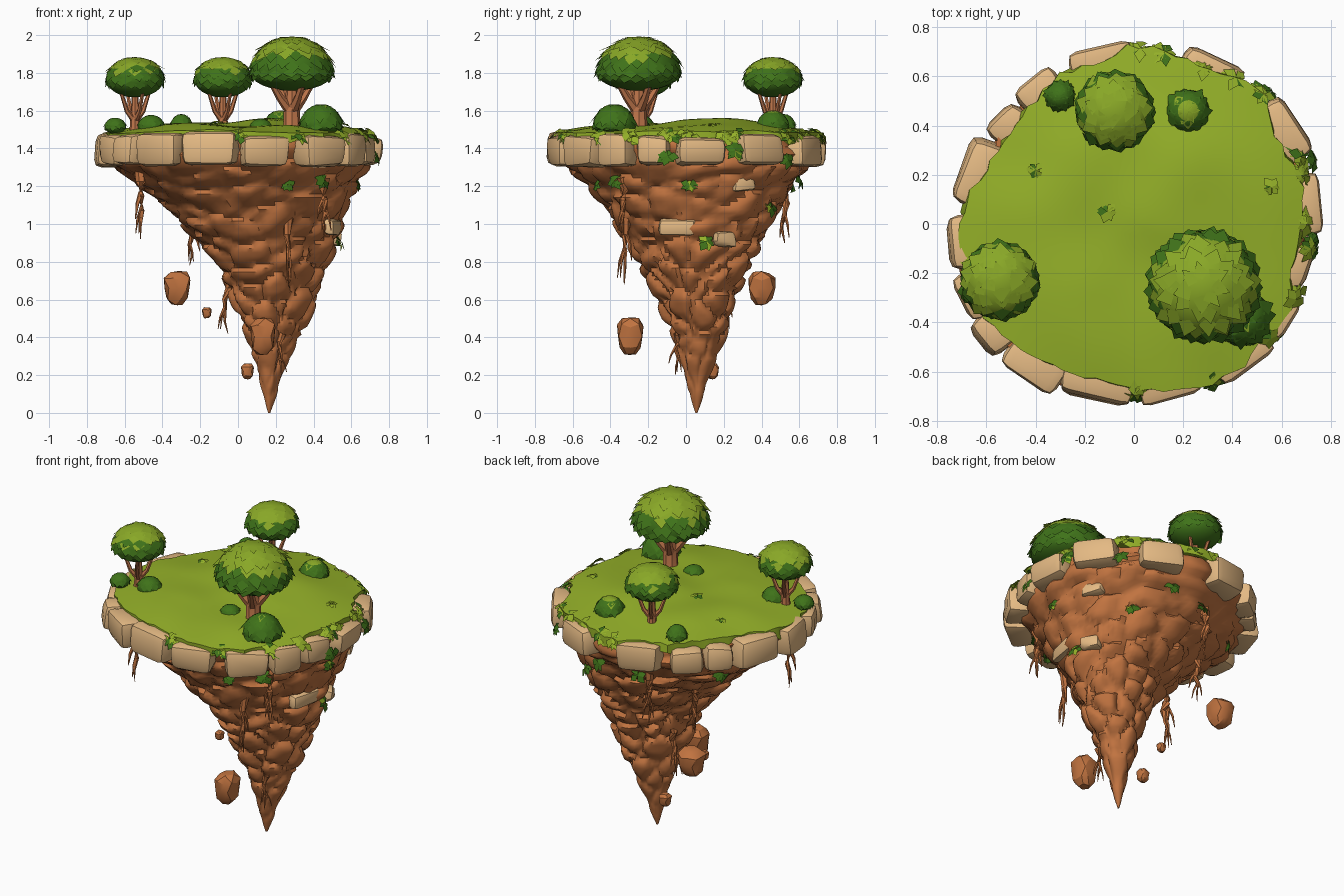
import bpy, bmesh, math, random
from math import sin, cos, pi, radians
from mathutils import Vector, Matrix, noise

if "Cube" in bpy.data.objects:
    bpy.data.objects.remove(bpy.data.objects["Cube"])

random.seed(4)
R = random.uniform

def mat(name, c):
    m = bpy.data.materials.new(name)
    m.diffuse_color = (*c, 1)
    m.use_nodes = True
    m.node_tree.nodes["Principled BSDF"].inputs["Base Color"].default_value = m.diffuse_color
    return m

BROWN = mat("brown rock", (0.54, 0.175, 0.052))
TAN = mat("tan stone", (0.78, 0.49, 0.23))
GRASS = mat("grass green", (0.30, 0.44, 0.022))
LIGHT = mat("light leaf", (0.25, 0.39, 0.02))
DARK = mat("dark leaf", (0.05, 0.17, 0.01))
BARK = mat("bark", (0.52, 0.18, 0.07))

def finish(name, bm, mats, angle=30):
    me = bpy.data.meshes.new(name)
    bm.normal_update()
    bm.to_mesh(me)
    bm.free()
    for m in mats:
        me.materials.append(m)
    if angle:
        me.polygons.foreach_set("use_smooth", [True] * len(me.polygons))
        me.set_sharp_from_angle(angle=radians(angle))
    ob = bpy.data.objects.new(name, me)
    bpy.context.collection.objects.link(ob)

def lerp_table(t, x):
    for a, b in zip(t, t[1:]):
        if x <= b[0]:
            f = (x - a[0]) / (b[0] - a[0])
            return [p + (q - p) * f for p, q in zip(a[1:], b[1:])]
    return t[-1][1:]

# rock outline: height, left x, right x, front y, back y
OUTLINE = [(0, .16, .17, .05, .06), (.1, .13, .205, .02, .095), (.2, .11, .235, -.01, .125),
           (.4, .05, .325, -.065, .2), (.6, -.025, .41, -.15, .245), (.8, -.10, .475, -.25, .34),
           (1.0, -.29, .55, -.37, .45), (1.1, -.38, .58, -.43, .5), (1.2, -.52, .62, -.52, .56),
           (1.3, -.65, .68, -.63, .65), (1.37, -.70, .69, -.68, .68), (1.45, -.68, .68, -.66, .66)]

def surf(z, a):
    l, r, f, b = lerp_table(OUTLINE, z)
    up = min(1, max(0, (z - .85) / .35))
    n = 1.8 + .2 * up
    s = (abs(cos(a)) ** n + abs(sin(a)) ** n) ** (-1 / n)
    s *= 1 + (.13 - .08 * up) * sin(2 * a)      # stretched along one diagonal
    return Vector(((l + r) / 2 + (r - l) / 2 * cos(a) * s, (f + b) / 2 + (b - f) / 2 * sin(a) * s, z))

# main rock: loft with chunky cell bumps
bm = bmesh.new()
NA, NZ = 88, 70
rings = []
for k in range(NZ + 1):
    z = 1.45 * k / NZ
    ring = []
    l, r = lerp_table(OUTLINE, z)[:2]
    size = min(1, (r - l) / .45)
    fr = 4.5 + 4.5 * (1 - z / 1.45)
    for i in range(NA):
        a = 2 * pi * i / NA
        p = surf(z, a)
        warp = noise.noise(p * 3) * .3
        d, pts = noise.voronoi(Vector((p.x * fr + warp, p.y * fr, p.z * 8 + warp)))
        g = min(d[1] - d[0], .5) / .5
        bump = (1 - (1 - g) ** 2) * .05 - .03 + .012 * noise.noise(pts[0] * 1.7)
        p += Vector((cos(a), sin(a), 0)) * bump * size
        ring.append(bm.verts.new(p))
    rings.append(ring)
for lo, hi in zip(rings, rings[1:]):
    for i in range(NA):
        j = (i + 1) % NA
        bm.faces.new((lo[i], lo[j], hi[j], hi[i]))
bm.faces.new(rings[-1])
bm.faces.new(rings[0][::-1])
finish("main_rock", bm, [BROWN], 45)

def block(bm, c, ang, size, bevel, jit):
    m = Matrix.Translation(c) @ Matrix.Rotation(ang, 4, 'Z') @ Matrix.Diagonal((*size, 1))
    vs = bmesh.ops.create_cube(bm, size=1, matrix=m)["verts"]
    for v in vs:
        v.co += Vector((R(-jit, jit), R(-jit, jit), R(-jit, jit)))
    es = list({e for v in vs for e in v.link_edges})
    bmesh.ops.bevel(bm, geom=es, offset=bevel, segments=2, profile=.55, affect='EDGES')

# rim stones: angle, width, outer radius
STONES = [(6, .26, .76), (32, .26, .785), (63, .27, .755), (101, .26, .735), (125, .18, .72), (142, .16, .705),
          (162, .28, .73), (186, .22, .76), (204, .19, .77), (218, .17, .785), (235, .25, .765), (257, .30, .735),
          (282, .25, .73), (309, .26, .76), (328, .17, .75), (345, .18, .735)]
bm = bmesh.new()
for deg, w, out in STONES:
    a = radians(deg)
    r = out - .085
    block(bm, (r * cos(a), r * sin(a), 1.39 + R(-.006, .006)), a, (.17, w, .162 + R(-.01, .01)), .042, .014)
finish("rim_stones", bm, [TAN], 35)

# pale slabs set into the rock side
bm = bmesh.new()
for deg, z, w, h in [(-14, .98, .2, .09), (25, .92, .13, .07), (30, 1.21, .13, .07)]:
    a = radians(deg)
    block(bm, surf(z, a) - Vector((cos(a), sin(a), 0)) * .008, a, (.06, w, h), .024, .014)
finish("rock_slabs", bm, [TAN], 35)

# grass top: edge radius by angle
EDGE = [(0, .69), (15, .70), (30, .67), (45, .745), (57, .72), (70, .69), (80, .72), (92, .72), (102, .66),
        (116, .68), (130, .64), (148, .63), (160, .63), (172, .69), (188, .71), (203, .72), (220, .71),
        (235, .67), (248, .65), (262, .66), (275, .68), (290, .71), (305, .73), (318, .71), (332, .72),
        (346, .66), (360, .69)]
bm = bmesh.new()
NG, NR = 90, 14
def hill(x, y):
    f = min(1, math.hypot(x, y) / .72)
    mound = .03 * math.exp(-((x - .25) ** 2 + (y - .15) ** 2) / .06)
    return 1.482 + .05 * (1 - f ** 3) + mound + .03 * noise.noise(Vector((x * 3.5, y * 3.5, .3))) * (1.15 - f)
mid = bm.verts.new((0, 0, hill(0, 0)))
prev = None
for k in range(1, NR + 2):
    ring = []
    for i in range(NG):
        e = lerp_table(EDGE, 360 * i / NG)[0] + (R(-.012, .012) if k >= NR else 0)
        f = min(1, k / NR) * e
        x, y = f * cos(2 * pi * i / NG), f * sin(2 * pi * i / NG)
        ring.append(bm.verts.new((x, y, hill(x, y) if k <= NR else 1.44 + R(-.025, .012))))
    for i in range(NG):
        j = (i + 1) % NG
        bm.faces.new((prev[i], ring[i], ring[j], prev[j]) if prev else (mid, ring[i], ring[j]))
    prev = ring
finish("grass_top", bm, [GRASS], 40)

# leafy tufts on the ground, rim and rock side
def tuft(bm, c, n, size, count, mi):
    q = Vector(n).normalized().to_track_quat('Z', 'Y')
    for i in range(count):
        a = 2 * pi * i / count + R(-.3, .3)
        s = size * R(.6, 1.1)
        pts = [(0, 0, .45), (.5, -.4, .4), (1, 0, R(-.1, .35)), (.5, .4, .4)]
        rot = Matrix.Rotation(a, 3, 'Z')
        f = bm.faces.new([bm.verts.new(Vector(c) + q @ (rot @ (Vector(p) * s))) for p in pts])
        f.material_index = mi if R(0, 1) < .8 else 1 - mi
bm = bmesh.new()
for x, y in [(-.4, .22), (-.11, .05), (.56, .15)]:
    tuft(bm, (x, y, hill(x, y) - .005), (0, 0, 1), .045, 6, 0)
for deg, r in [(-25, .71), (-8, .71), (0, .69), (16, .70), (22, .72), (45, .73), (55, .71), (66, .68),
               (80, .69), (88, .70), (-90, .68), (-64, .70), (-40, .71)]:
    a = radians(deg)
    for h in (0, .035):
        tuft(bm, (r * cos(a + h), r * sin(a + h), 1.465 - h * .6), (cos(a), sin(a), 1.2), .058, 7, 0)
for deg, z in [(-8, 1.35), (0, 1.2), (56, 1.08), (75, 1.23), (10, .9), (-68, 1.2), (45, 1.33), (-30, 1.38),
               (-45, 1.22), (100, 1.2), (20, 1.38), (150, 1.22)]:
    a = radians(deg)
    tuft(bm, surf(z, a) + Vector((cos(a), sin(a), 0)) * (.045 if z > 1.3 else 0), (cos(a), sin(a), .4), .06, 9, 1)
finish("grass_tufts", bm, [GRASS, DARK], 0)

# leafy crowns: core plus shingled rows of ragged leaves
def crown(name, c, r, top, bottom, n, rows, split, flare=1.08):
    c = Vector(c)
    bm = bmesh.new()
    def P(phi, a, s=1):
        h = top if cos(phi) > 0 else bottom
        return c + Vector((r * sin(phi) * cos(a), r * sin(phi) * sin(a), h * cos(phi))) * s
    for v in bmesh.ops.create_uvsphere(bm, u_segments=18, v_segments=12, radius=.95)["verts"]:
        v.co = c + Vector((v.co.x * r, v.co.y * r, v.co.z * (top if v.co.z > 0 else bottom)))
    for f in bm.faces:
        f.material_index = int(f.calc_center_median().z < c.z + split * top)
    step = 1.75 / rows
    for k in range(rows):
        phi = .35 + k * step
        cnt = max(5, int(n * sin(phi)))
        for i in range(cnt):
            a = 2 * pi * (i + .5 * (k % 2) + R(-.25, .25)) / cnt
            da = pi / cnt * 1.2
            ph = phi + R(-.35, .35) * step
            tip = R(.99, flare) if phi > .8 else R(.98, 1.01)
            q = [P(ph - step * .6, a, .95), P(ph, a - da, .97), P(ph + step * .85, a + R(-.4, .4) * da, tip),
                 P(ph, a + da, .97)]
            f = bm.faces.new([bm.verts.new(p) for p in q])
            f.material_index = int(P(ph, a).z < c.z + (split + R(-.2, .2)) * top)
    finish(name, bm, [LIGHT, DARK], 35)

# tapered tube through points (x, y, z, radius)
def tube(bm, pts, sides=7):
    ps = [Vector(p[:3]) for p in pts]
    prev = None
    for i, p in enumerate(ps):
        d = ps[min(i + 1, len(ps) - 1)] - ps[max(i - 1, 0)]
        q = d.to_track_quat('Z', 'Y')
        ring = [bm.verts.new(p + q @ Vector((cos(2 * pi * k / sides), sin(2 * pi * k / sides), 0)) * pts[i][3])
                for k in range(sides)]
        if prev:
            for k in range(sides):
                j = (k + 1) % sides
                bm.faces.new((prev[k], prev[j], ring[j], ring[k]))
        prev = ring
    bm.faces.new(prev)

# trees: crown centre, radius, top, bottom, trunk scale, leaves per ring, rows, light-top threshold
TREES = [("left", -.545, -.23, 1.765, .162, .125, .1, .7, 17, 6, .4),
         ("back", -.08, .46, 1.765, .162, .125, .1, .7, 17, 6, .4),
         ("big", .285, -.25, 1.80, .232, .203, .1, 1.2, 22, 7, .5)]
for nm, x, y, zc, r, top, bot, s, n, rows, sp in TREES:
    crown(nm + "_tree_crown", (x, y, zc), r, top, bot, n, rows, sp)
    bm = bmesh.new()
    zf = 1.5 + .09 * s
    tube(bm, [(x, y, 1.46, .055 * s), (x, y, 1.52, .038 * s), (x, y, zf, .036 * s), (x, y, zc, .016 * s)], 8)
    for i in range(4):
        a = 2 * pi * i / 4 + .5
        dx, dy = cos(a) * r, sin(a) * r
        tube(bm, [(x, y, zf - .02, .026 * s), (x + dx * .3, y + dy * .3, zf + .05 * s, .018 * s),
                  (x + dx * .65, y + dy * .65, zc - .01, .011 * s)], 6)
    finish(nm + "_tree_trunk", bm, [BARK], 40)

# bushes: x, y, radius, height, light-top threshold
for i, (x, y, r, h, sp) in enumerate([(.22, .46, .09, .09, .75), (.44, -.38, .12, .125, 1.1), (-.3, .52, .062, .07, 2),
                                      (-.65, -.27, .06, .05, 2), (-.46, -.24, .075, .065, 2), (.12, -.25, .06, .045, 2)]):
    crown(f"bush_{i + 1}", (x, y, 1.515), r, h, .04, 13, 4, sp, 1.2)

# hanging roots: top point, bottom height, thickness
bm = bmesh.new()
for x, y, z1, z0, t in [(-.52, -.31, 1.3, .92, .026), (.27, -.32, 1.12, .68, .024), (-.1, .52, 1.25, .9, .026),
                        (-.06, .21, .72, .42, .02), (.45, -.33, 1.25, .94, .024), (.23, -.05, .42, .2, .015),
                        (-.25, .27, 1.05, .78, .02)]:
    L = z1 - z0
    path = [(x + R(-.012, .012), y + R(-.012, .012), z1 - L * k / 5, t * (1.25 - k * .23)) for k in range(6)]
    tube(bm, path, 6)
    for k, side in ((2, 1), (3, -1), (3, .7)):
        px, py, pz, pr = path[k]
        a = R(0, 2 * pi)
        dx, dy = cos(a) * .04 * side, sin(a) * .04 * side
        tube(bm, [(px, py, pz + .02, pr * .7), (px + dx * .7, py + dy * .7, pz - L * .12, pr * .5),
                  (px + dx, py + dy, pz - L * .32, .002)], 5)
finish("hanging_roots", bm, [BROWN], 40)

# floating boulders: centre, width, height
for i, (x, y, z, w, h) in enumerate([(-.32, .4, .66, .155, .18), (.13, -.295, .405, .15, .2),
                                     (.05, .14, .22, .075, .085), (-.165, .05, .53, .055, .06)]):
    bm = bmesh.new()
    for v in bmesh.ops.create_icosphere(bm, subdivisions=2, radius=1)["verts"]:
        p = v.co.copy()
        b = max(abs(p.x), abs(p.y), abs(p.z)) ** .6
        p = p / b * (1 + .12 * noise.noise(p * 1.6 + Vector((i * 3, 0, 0))))
        taper = .88 + .17 * p.z
        v.co = Vector((x + p.x * taper * w / 2, y + p.y * taper * w / 2, z + p.z * h / 2))
    finish(f"floating_boulder_{i + 1}", bm, [BROWN], 25)
